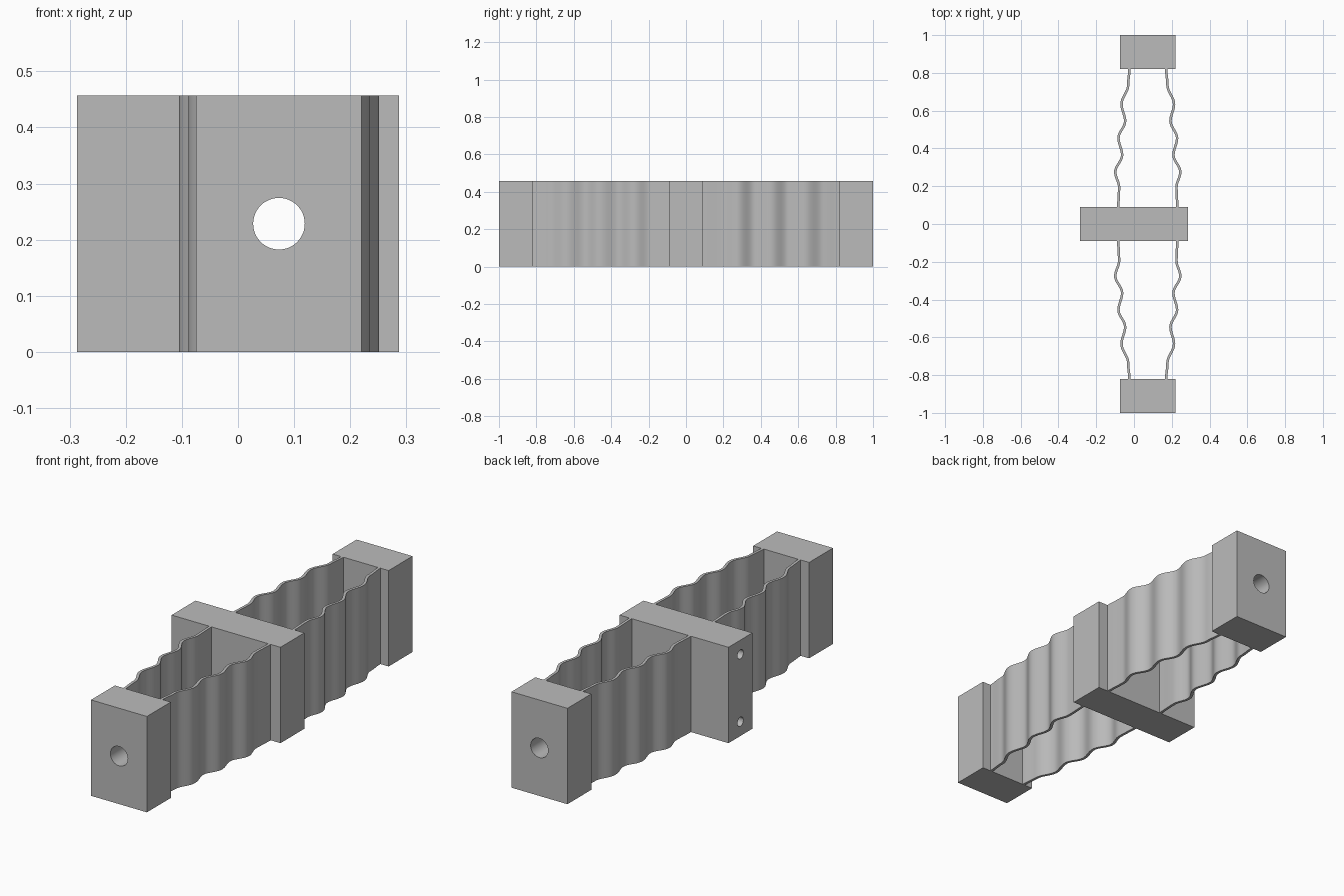
import bpy, bmesh, math
from mathutils import Matrix

if "Cube" in bpy.data.objects:
    bpy.data.objects.remove(bpy.data.objects["Cube"])

HEIGHT = 0.457
AXIS = 0.073          # x of the spring's centre line
THICK = 0.013

metal = bpy.data.materials.new("grey metal")
metal.diffuse_color = (0.5, 0.5, 0.5, 1)
metal.use_nodes = True
metal.node_tree.nodes["Principled BSDF"].inputs["Base Color"].default_value = metal.diffuse_color


def finish(name, bm):
    bmesh.ops.recalc_face_normals(bm, faces=bm.faces)
    mesh = bpy.data.meshes.new(name)
    bm.to_mesh(mesh)
    bm.free()
    mesh.materials.append(metal)
    ob = bpy.data.objects.new(name, mesh)
    bpy.context.collection.objects.link(ob)
    return ob


def activate(ob):
    bpy.ops.object.select_all(action='DESELECT')
    ob.select_set(True)
    bpy.context.view_layer.objects.active = ob


def block(name, x0, x1, y0, y1):
    bm = bmesh.new()
    size = Matrix.Diagonal((x1 - x0, y1 - y0, HEIGHT, 1))
    place = Matrix.Translation(((x0 + x1) / 2, (y0 + y1) / 2, HEIGHT / 2))
    bmesh.ops.create_cube(bm, size=1, matrix=place @ size)
    return finish(name, bm)


def drill(ob, centre, radius, length, axis):
    bm = bmesh.new()
    turn = Matrix.Rotation(math.pi / 2, 4, 'X' if axis == 'Y' else 'Y')
    bmesh.ops.create_cone(bm, cap_ends=True, segments=48, radius1=radius, radius2=radius,
                          depth=length, matrix=Matrix.Translation(centre) @ turn)
    cutter = finish("drill_cutter", bm)
    cutter.hide_render = True
    activate(ob)
    mod = ob.modifiers.new("hole", 'BOOLEAN')
    mod.object = cutter
    mod.operation = 'DIFFERENCE'
    mod.solver = 'EXACT'
    bpy.ops.object.modifier_apply(modifier=mod.name)
    bpy.data.objects.remove(cutter)


# Blocks, with the bore running lengthwise through all three
blocks = [block("front_block", -0.075, 0.22, -1.0, -0.82),
          block("middle_block", -0.287, 0.287, -0.09, 0.09),
          block("back_block", -0.075, 0.22, 0.82, 1.0)]
for ob, y in zip(blocks, (-0.91, 0, 0.91)):
    drill(ob, (AXIS, y, HEIGHT / 2), 0.046, 0.4, 'Y')

# Two small mounting holes in the left side of the middle block
for z in (0.068, HEIGHT - 0.068):
    drill(blocks[1], (-0.287, 0, z), 0.022, 0.3, 'X')

# Wave turning points: (distance along y, distance from the centre line)
TURNS = [(0.085, 0.156), (0.195, 0.152), (0.275, 0.172), (0.365, 0.136), (0.455, 0.155),
         (0.545, 0.120), (0.635, 0.139), (0.735, 0.104), (0.825, 0.097)]


def wave_path(steps=10):
    path = []
    for (y0, d0), (y1, d1) in zip(TURNS, TURNS[1:]):
        for i in range(steps):
            t = i / steps
            path.append((d0 + (d1 - d0) * (1 - math.cos(math.pi * t)) / 2, y0 + (y1 - y0) * t))
    return path + [(TURNS[-1][1], TURNS[-1][0])]


def leaf(name, sx, sy):
    path = wave_path()
    outer, inner = [], []
    for i, (d, y) in enumerate(path):
        a, b = path[max(i - 1, 0)], path[min(i + 1, len(path) - 1)]
        tx, ty = b[0] - a[0], b[1] - a[1]
        k = THICK / 2 / math.hypot(tx, ty)
        outer.append((d + ty * k, y - tx * k))
        inner.append((d - ty * k, y + tx * k))
    bm = bmesh.new()
    rings = []
    for (ox, oy), (ix, iy) in zip(outer, inner):
        rings.append([bm.verts.new((AXIS + sx * x, sy * y, z)) for x, y, z in
                      ((ox, oy, 0), (ox, oy, HEIGHT), (ix, iy, HEIGHT), (ix, iy, 0))])
    for r, s in zip(rings, rings[1:]):
        for j in range(4):
            bm.faces.new((r[j], r[(j + 1) % 4], s[(j + 1) % 4], s[j]))
    bm.faces.new(rings[0])
    bm.faces.new(rings[-1])
    return finish(name, bm)


# Four corrugated leaf springs joining the blocks
leaves = [leaf(f"{ny}_{nx}_leaf", sx, sy)
          for nx, sx in (("left", -1), ("right", 1)) for ny, sy in (("front", -1), ("back", 1))]

for ob in blocks + leaves:
    activate(ob)
    bpy.ops.object.shade_smooth_by_angle(angle=math.radians(35))
